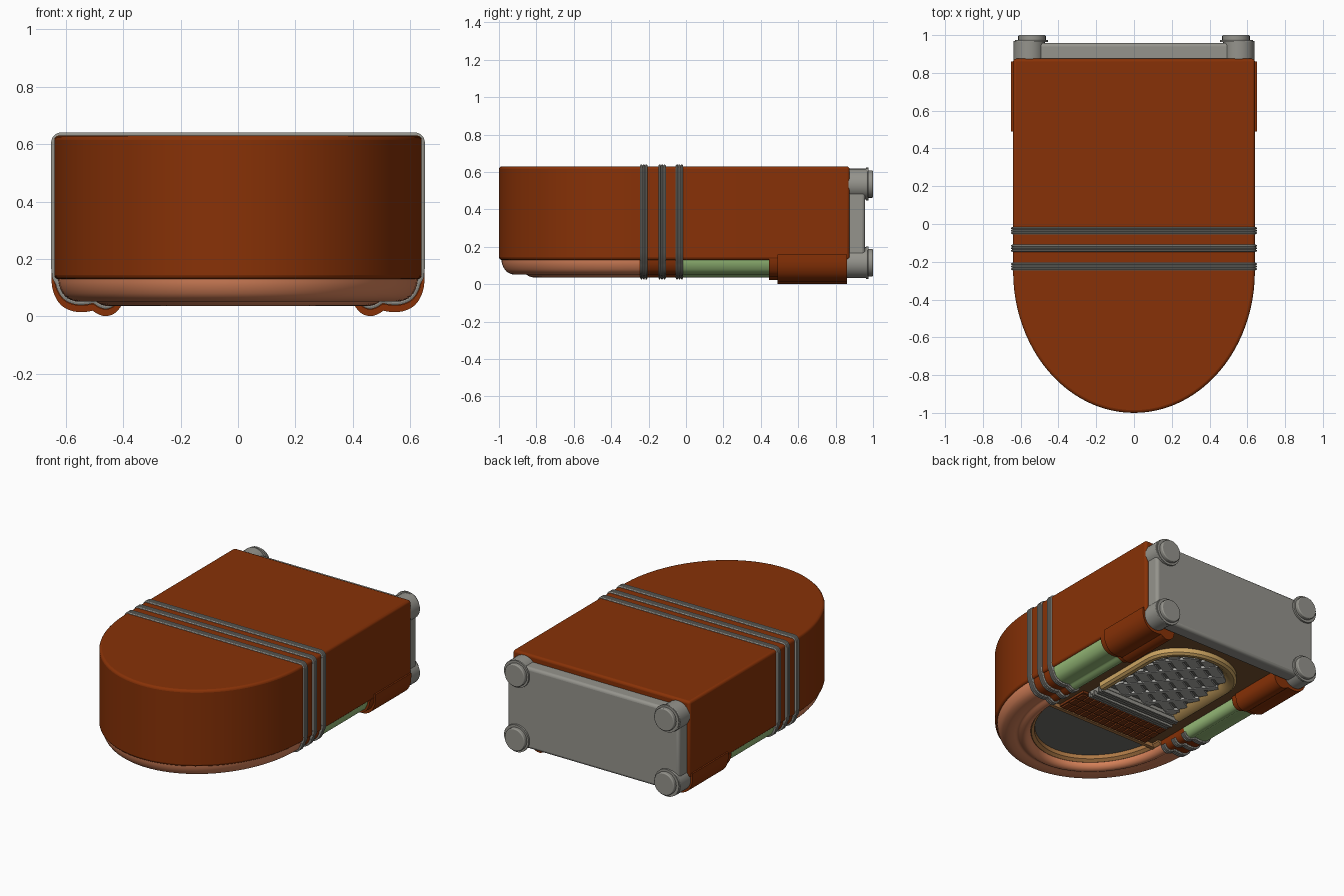
import bpy, bmesh, math
from mathutils import Vector, Matrix

if "Cube" in bpy.data.objects:
    bpy.data.objects.remove(bpy.data.objects["Cube"])


def mat(name, r, g, b):
    m = bpy.data.materials.new(name)
    m.diffuse_color = (r, g, b, 1)
    m.use_nodes = True
    m.node_tree.nodes["Principled BSDF"].inputs["Base Color"].default_value = m.diffuse_color
    return m


BROWN = mat("cabinet brown", .245, .031, .002)
GREY = mat("metal grey", .30, .295, .265)
SALMON = mat("salmon plastic", .70, .23, .105)
GREEN = mat("green plastic", .31, .50, .19)
GOLD = mat("gold trim", .60, .37, .12)
RIM = mat("window rim tan", .42, .19, .06)
PANEL = mat("dark wood panel", .19, .085, .028)
GLASS = mat("dark glass", .16, .16, .145)
KEYS = mat("key dark red", .19, .035, .006)
SLAT = mat("light grille grey", .42, .42, .40)


def finish(name, bm, m, bevel=0, mirror=False):
    bmesh.ops.recalc_face_normals(bm, faces=bm.faces)
    me = bpy.data.meshes.new(name)
    bm.to_mesh(me)
    bm.free()
    me.materials.append(m)
    ob = bpy.data.objects.new(name, me)
    bpy.context.collection.objects.link(ob)
    bpy.ops.object.select_all(action='DESELECT')
    ob.select_set(True)
    bpy.context.view_layer.objects.active = ob
    bpy.ops.object.shade_smooth_by_angle(angle=math.radians(35))
    if bevel:
        b = ob.modifiers.new("bevel", 'BEVEL')
        b.width, b.segments, b.limit_method = bevel, 3, 'ANGLE'
        b.angle_limit = math.radians(40)
    if mirror:
        ob.modifiers.new("mirror", 'MIRROR')
    return ob


def xy(u, v, w): return (u, v, w)      # outline seen from above, depth z
def xz(u, v, w): return (u, w, v)      # outline seen from the front, depth y


def normals(path):
    out = []
    for i in range(len(path)):
        a, b = path[max(i - 1, 0)], path[min(i + 1, len(path) - 1)]
        t = Vector((b[0] - a[0], b[1] - a[1])).normalized()
        out.append((-t.y, t.x))
    return out


def offset(path, d):
    return [(p[0] + n[0] * d, p[1] + n[1] * d) for p, n in zip(path, normals(path))]


def smooth(pts, n=3):
    # Catmull-Rom curve through the points
    v = [Vector(p) for p in [pts[0]] + pts + [pts[-1]]]
    out = []
    for a, b, c, d in zip(v, v[1:], v[2:], v[3:]):
        for t in (i / n for i in range(n)):
            out.append(tuple(.5 * (2 * b + (c - a) * t + (2 * a - 5 * b + 4 * c - d) * t * t
                                   + (3 * b - a - 3 * c + d) * t ** 3)))
    return out + [pts[-1]]


def prism(name, pts, w0, w1, plane, m, **k):
    bm = bmesh.new()
    f = bm.faces.new([bm.verts.new(plane(u, v, w0)) for u, v in pts])
    r = bmesh.ops.extrude_face_region(bm, geom=[f])
    d = Vector(plane(0, 0, w1 - w0))
    bmesh.ops.translate(bm, vec=d, verts=[e for e in r['geom'] if isinstance(e, bmesh.types.BMVert)])
    return finish(name, bm, m, **k)


def sweep(name, path, section, plane, m, **k):
    # section points are (offset outward from path, depth)
    bm = bmesh.new()
    rows = [[bm.verts.new(plane(p[0] + n[0] * h, p[1] + n[1] * h, w)) for h, w in section]
            for p, n in zip(path, normals(path))]
    c = len(section)
    for a, b in zip(rows, rows[1:]):
        for j in range(c):
            bm.faces.new((a[j], a[(j + 1) % c], b[(j + 1) % c], b[j]))
    bm.faces.new(rows[0])
    bm.faces.new(rows[-1])
    return finish(name, bm, m, **k)


def add_box(bm, c, s, rot=0):
    mx = Matrix.Translation(c) @ Matrix.Rotation(rot, 4, 'Z') @ Matrix.Diagonal((*s, 1))
    bmesh.ops.create_cube(bm, size=1, matrix=mx)


def arch(y_end, n=48):
    pts = [(.64 * math.cos(a), -.25 - .75 * math.sin(a))
           for a in (math.pi * i / n for i in range(n + 1))]
    return [(.64, y_end)] + pts + [(-.64, y_end)]


# Cabinet
prism("cabinet", arch(.875), .13, .63, xy, BROWN, bevel=.015)
prism("front_panel", [(-.44, -.3), (.44, -.3), (.44, .87), (-.44, .87)], .1, .14, xy, PANEL)

# Two-lobed moulding profile, (distance in from cabinet side, z)
lobes = smooth([(.012, .14), (.018, .105), (.038, .07), (.072, .053), (.11, .052),
                (.138, .056), (.158, .044), (.182, .037), (.206, .05), (.218, .08), (.218, .14)])
side = [(.64 - d, z) for d, z in lobes]

# Arch moulding, window rim and glass
ring = arch(-.235)
sweep("arch_moulding", ring, [(-d, z) for d, z in lobes], xy, SALMON)
sweep("window_rim", arch(-.3)[1:-1], [(-.2, .14), (-.2, .085), (-.222, .075), (-.24, .09), (-.245, .14)], xy, RIM)
prism("window_glass", offset(ring[1:-1], -.22), .115, .14, xy, GLASS)

# Side mouldings, cuffs and feet
prism("side_moulding", side, -.25, -.03, xz, BROWN, mirror=True)
prism("green_tube", side, -.03, .47, xz, GREEN, mirror=True)
prism("foot_cuff", offset(side, .014), .445, .5, xz, BROWN, mirror=True)
foot = [(x, max(z - .014, .001)) for x, z in offset(side, .022)]
prism("foot", [(.65, .16)] + foot + [(.41, .16)], .49, .86, xz, BROWN, mirror=True)

# Ribbed metal bands wrapping the cabinet
corner = [(.615 + .025 * math.sin(a), .605 + .025 * math.cos(a))
          for a in (math.pi / 2 * i / 6 for i in range(7))]
half = corner + [(.64, .4), (.64, .17), (.636, .135)] + side[2:-4]
wrap = [(-x, z) for x, z in reversed(half)] + half
ribs = [(-.012, -.02), (.004, -.02)]
for c in (-.013, 0, .013):
    ribs += [(.004, c - .006), (.011, c - .003), (.011, c + .003), (.004, c + .006)]
ribs += [(.004, .02), (-.012, .02)]
for i, y in enumerate((-.225, -.128, -.035)):
    sweep(f"band_{i + 1}", wrap, [(h, y + w) for h, w in ribs], xz, GREY)

# Metal base plate, set in a little behind the corner studs
prism("base_plate", [(-.62, .06), (.62, .06), (.62, .59), (-.62, .59)], .86, .958, xz, GREY, bevel=.018)


# Corner studs on the base
def disc(cx, cz, r):
    return [(cx + r * math.cos(a), cz + r * math.sin(a))
            for a in (2 * math.pi * i / 28 for i in range(28))]


for n, z in (("lower", .115), ("upper", .535)):
    prism(n + "_stud", disc(.555, z, .083), .86, .97, xz, GREY, mirror=True, bevel=.004)
    prism(n + "_stud_collar", disc(.543, z, .088), .963, .975, xz, GREY, mirror=True)
    prism(n + "_stud_cap", disc(.54, z, .073), .97, 1.0, xz, GREY, mirror=True, bevel=.006)

# Speaker grille frame, U shaped with its round end toward the base
u_path = [(-.3, .06)] + [(-.3 * math.cos(a), .5 + .25 * math.sin(a))
                         for a in (math.pi * i / 32 for i in range(33))] + [(.3, .06)]
sweep("grille_frame", u_path, [(-.06, .105), (-.05, .09), (-.018, .062), (.01, .058), (.025, .07), (.025, .105)],
      xy, GOLD)
prism("grille_backing", u_path, .096, .11, xy, GLASS)


# Grille lattice, diagonal slats clipped to the frame
def inside(x, y):
    return abs(x) < .25 and y > .07 and (y < .5 or (x / .25) ** 2 + ((y - .5) / .2) ** 2 < 1)


for name, ang, wid, z, step in (("grille_slats", .5, .062, .09, .085), ("grille_bars", -.85, .03, .086, .12)):
    bm = bmesh.new()
    d = Vector((math.cos(ang), math.sin(ang)))
    n = Vector((-d.y, d.x))
    for i in range(-9, 10):
        run = [t * .005 for t in range(-140, 141)
               if inside(*(Vector((0, .4)) + n * i * step + d * t * .005))]
        if len(run) > 8:
            c = Vector((0, .4)) + n * i * step + d * (run[0] + run[-1]) / 2
            add_box(bm, (c.x, c.y, z), (run[-1] - run[0], wid, .016), ang)
    finish(name, bm, SLAT)

# Stepped metal ribs below the grille
bm = bmesh.new()
add_box(bm, (0, 0, .09), (.6, .13, .03))
for i in range(6):
    add_box(bm, (0, -.055 + i * .022, .072 - .003 * (i % 3)), (.62 - .02 * (i % 2), .012, .03))
finish("selector_ribs", bm, GREY)

# Rows of selector keys
bm = bmesh.new()
add_box(bm, (0, -.19, .1), (.68, .23, .03))
for r in range(3):
    for c in range(14):
        add_box(bm, (-.312 + c * .048, -.26 + r * .07, .082), (.038, .058, .016))
finish("selector_keys", bm, KEYS)

# Sill between window and keys
bm = bmesh.new()
add_box(bm, (0, -.312, .1), (.84, .025, .05))
finish("window_sill", bm, RIM)
